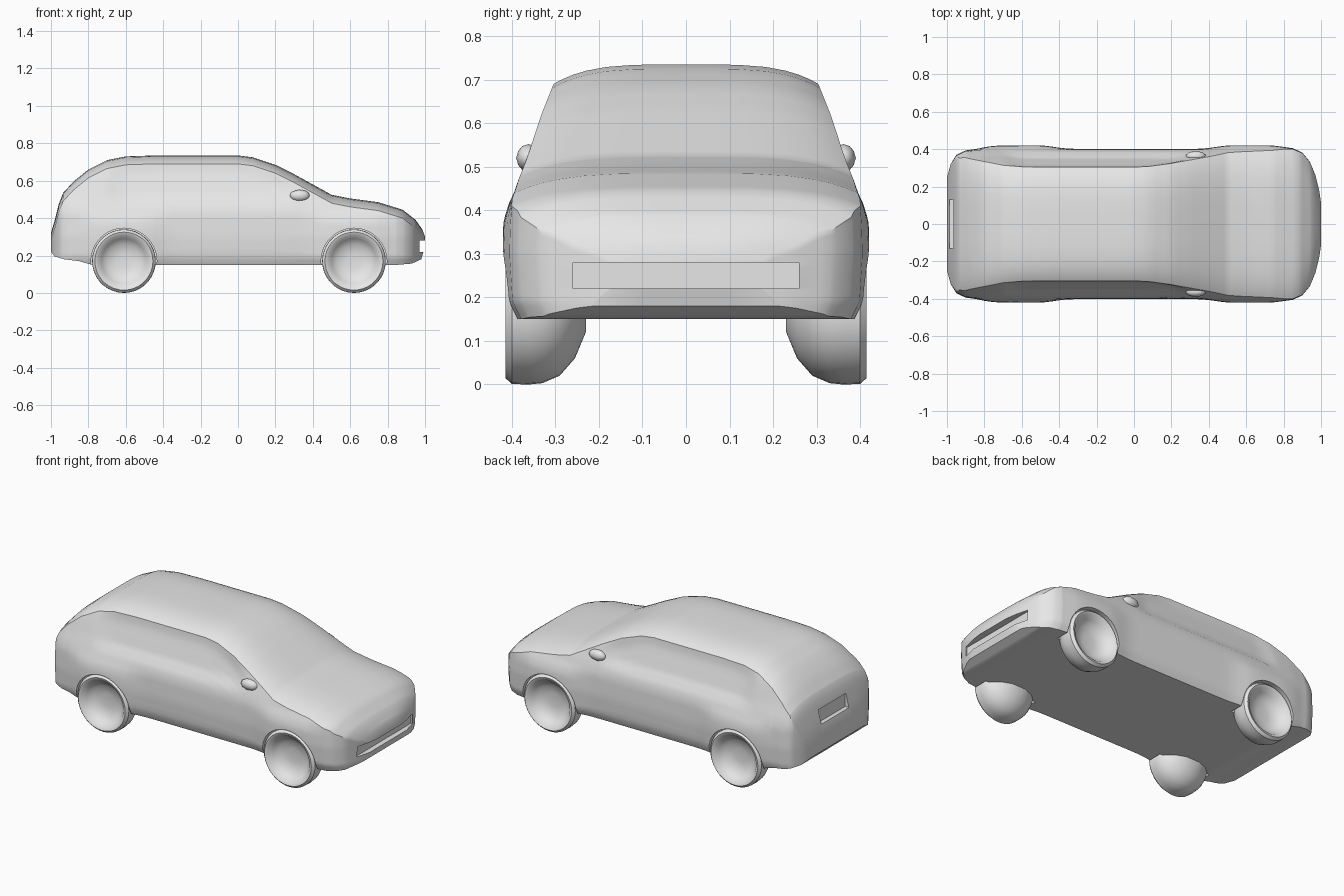
import bpy, bmesh, math
from mathutils import Matrix

if "Cube" in bpy.data.objects:
    bpy.data.objects.remove(bpy.data.objects["Cube"])

GREY = (0.8, 0.8, 0.8, 1)
paint = bpy.data.materials.new("plain_grey")
paint.use_nodes = True
paint.diffuse_color = GREY
paint.node_tree.nodes["Principled BSDF"].inputs["Base Color"].default_value = GREY

# Profiles along the length: roof line, underside, plan taper
ROOF = [(-1, .32), (-.98, .39), (-.96, .47), (-.935, .535), (-.88, .595), (-.8, .66),
        (-.7, .71), (-.6, .73), (-.45, .735), (0, .735), (.08, .725), (.2, .685),
        (.3, .635), (.4, .58), (.5, .525), (.6, .505), (.75, .485), (.88, .445),
        (.95, .39), (.985, .34), (1, .3)]
FLOOR = [(-1, .22), (-.98, .195), (-.93, .18), (-.85, .17), (-.78, .15), (.85, .15),
         (.93, .157), (.98, .18), (1, .25)]
TAPER = [(-1, .62), (-.98, .8), (-.95, .92), (-.9, .98), (-.8, 1), (.85, 1),
         (.9, .95), (.94, .83), (.97, .65), (.99, .45), (1, .28)]
# Half width by height
SIDE = [(.15, .375), (.19, .395), (.3, .402), (.42, .398), (.47, .385), (.52, .365),
        (.62, .332), (.7, .3), (.74, .285)]
WHEEL_X = (-.61, .62)
WHEEL_R = .17


def lookup(table, v):
    for (a, fa), (b, fb) in zip(table, table[1:]):
        if v <= b:
            return fa + (fb - fa) * max(0, (v - a) / (b - a))
    return table[-1][1]


def ramp(v, a, b):
    t = min(1, max(0, (v - a) / (b - a)))
    return t * t * (3 - 2 * t)


def half_width(x, z, top):
    flare = max(math.exp(-((x - c) / .2) ** 4) for c in WHEEL_X)
    flare *= .02 * (1 - ramp(z, .36, .46))
    window = ramp(x, -.72, -.6) * (1 - ramp(x, .2, .32))
    window *= ramp(z, .48, .51) * (1 - ramp(z, top - .085, top - .06))
    return lookup(TAPER, x) * (lookup(SIDE, z) + flare) - .014 * window


def section(x):
    """Half cross-section from floor centre, up the side, to roof centre."""
    top, low = lookup(ROOF, x), lookup(FLOOR, x)
    drop = min(.045, .4 * (top - low))
    shoulder = top - drop
    edge = half_width(x, shoulder, top)
    pts = [(0, low), (half_width(x, low, top) * .5, low)]
    for i in range(19):
        z = low + (shoulder - low) * i / 18
        pts.append((half_width(x, z, top), z))
    for u in (.97, .92, .85, .75, .6, .4, .2, 0):
        pts.append((edge * u, top - drop * u ** 4))
    return pts


def finish(name, bm, angle=35):
    bmesh.ops.recalc_face_normals(bm, faces=bm.faces)
    me = bpy.data.meshes.new(name)
    bm.to_mesh(me)
    bm.free()
    ob = bpy.data.objects.new(name, me)
    bpy.context.collection.objects.link(ob)
    me.materials.append(paint)
    smooth(ob, angle)
    return ob


def smooth(ob, angle):
    bpy.ops.object.select_all(action='DESELECT')
    ob.select_set(True)
    bpy.context.view_layer.objects.active = ob
    bpy.ops.object.shade_smooth_by_angle(angle=math.radians(angle))


def bridge(bm, rings, closed=True):
    for r, s in zip(rings, rings[1:]):
        n = len(r)
        for i in range(n if closed else n - 1):
            j = (i + 1) % n
            bm.faces.new((r[i], r[j], s[j], s[i]))


# Body shell: cross-sections lofted from tail to nose
bm = bmesh.new()
knots = {x for table in (ROOF, FLOOR, TAPER) for x, _ in table}
knots |= {round(-.88 + .04 * i, 2) for i in range(45)}
rings = []
for x in sorted(knots):
    half = section(x)
    loop = half + [(-y, z) for y, z in half[-2:0:-1]]
    rings.append([bm.verts.new((x, y, z)) for y, z in loop])
bridge(bm, rings)
bm.faces.new(rings[0])
bm.faces.new(rings[-1])
body = finish("body_shell", bm)


def carve(name, bm):
    cutter = finish(name, bm)
    cutter.hide_render = True
    mod = body.modifiers.new(name, 'BOOLEAN')
    mod.operation = 'DIFFERENCE'
    mod.solver = 'EXACT'
    mod.object = cutter
    bpy.context.view_layer.objects.active = body
    bpy.ops.object.modifier_apply(modifier=mod.name)
    bpy.data.objects.remove(cutter)


def box(x, z, size):
    bm = bmesh.new()
    bmesh.ops.create_cube(bm, size=1, matrix=Matrix.Translation((x, 0, z)) @ Matrix.Diagonal((*size, 1)))
    return bm


# Wheel arches, lower grille and tail plate recess
for x in WHEEL_X:
    for side in (-1, 1):
        bm = bmesh.new()
        place = Matrix.Translation((x, side * .4, WHEEL_R)) @ Matrix.Rotation(math.pi / 2, 4, 'X')
        bmesh.ops.create_cone(bm, cap_ends=True, segments=40, radius1=.176,
                              radius2=.176, depth=.2, matrix=place)
        carve("arch_cutter", bm)
carve("grille_cutter", box(1.0, .25, (.08, .52, .06)))
carve("plate_cutter", box(-1.0, .41, (.08, .26, .08)))
smooth(body, 35)

# Wheels: lathed tyre with dished outer face
TYRE = [(.05, .23), (.11, .255), (.15, .29), (.167, .33), (.17, .36), (.169, .4),
        (.155, .415), (.14, .41), (.12, .385), (.09, .36), (.04, .352)]
for x, end in zip(WHEEL_X, ("rear", "front")):
    for side, hand in ((1, "left"), (-1, "right")):
        bm = bmesh.new()
        rings = []
        for r, y in TYRE:
            angles = [math.tau * i / 36 for i in range(36)]
            rings.append([bm.verts.new((x + r * math.sin(a), side * y, WHEEL_R - r * math.cos(a)))
                          for a in angles])
        bridge(bm, rings)
        bm.faces.new(rings[0])
        bm.faces.new(rings[-1])
        finish(f"{end}_{hand}_wheel", bm, 40)

# Door mirrors
for side, hand in ((1, "left"), (-1, "right")):
    bm = bmesh.new()
    place = Matrix.Translation((.33, side * .362, .52)) @ Matrix.Diagonal((.055, .028, .032, 1))
    bmesh.ops.create_icosphere(bm, subdivisions=2, radius=1, matrix=place)
    finish(f"{hand}_mirror", bm)
